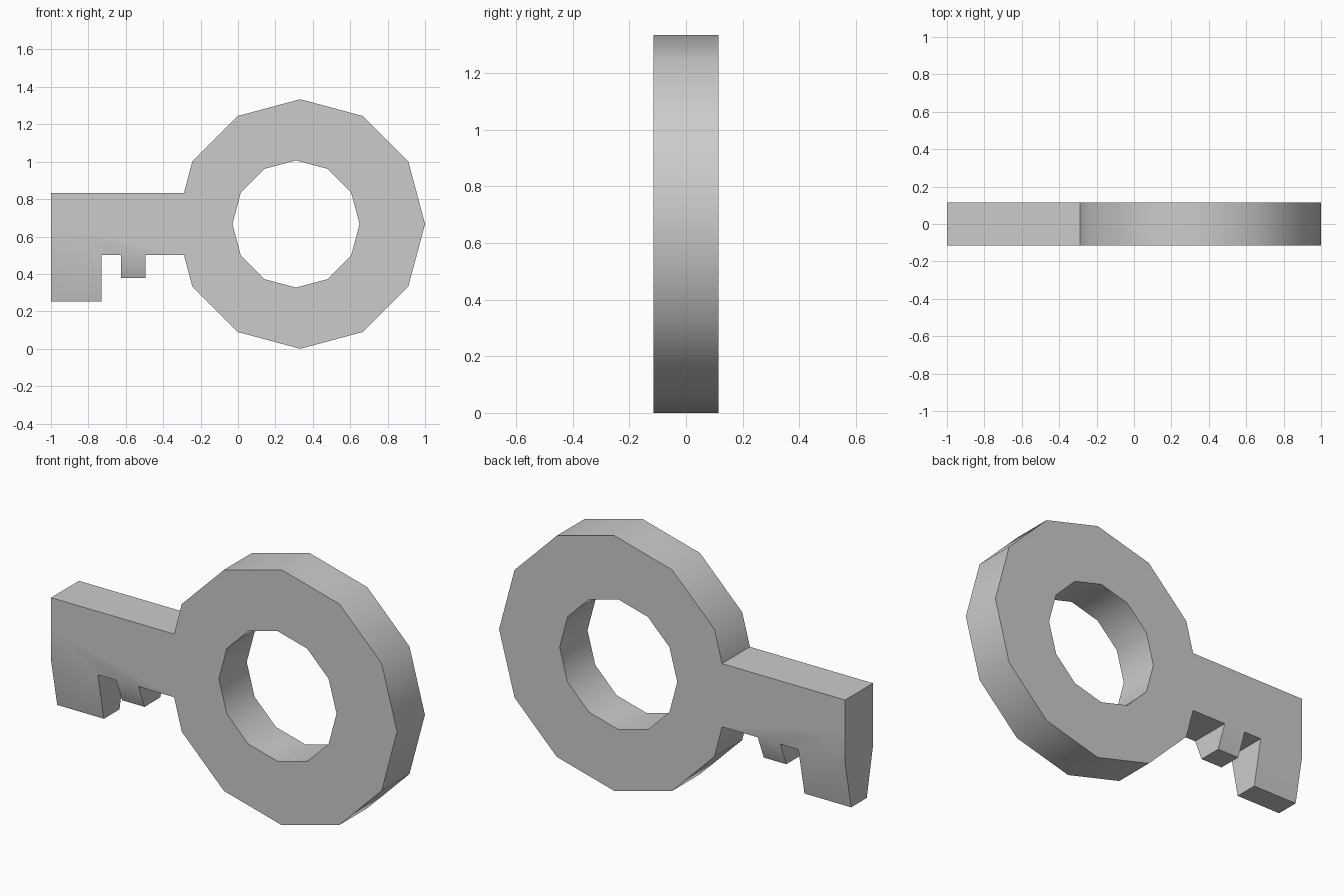
import bpy, bmesh
from math import cos, sin, radians

if "Cube" in bpy.data.objects:
    bpy.data.objects.remove(bpy.data.objects["Cube"])

HALF = 0.115          # half thickness in y
MID = 0.67            # height of the key's centre line
SHAFT_HALF = 0.165    # half height of the shaft
JOIN_X = -0.289       # where the shaft meets the ring


def arc(cx, r, a0, a1):
    step = 30 if a1 > a0 else -30
    return [(cx + r * cos(radians(a)), MID + r * sin(radians(a)))
            for a in range(a0, a1 + step, step)]


top, low = MID + SHAFT_HALF, MID - SHAFT_HALF
# upper and lower half profiles (x, z), each running outside then back along the hole
upper = arc(0.333, 0.667, 0, 150) + [(JOIN_X, top), (-1, top), (-1, MID)] \
    + arc(0.31, 0.34, 180, 0)
lower = arc(0.333, 0.667, 360, 210) + [(JOIN_X, low), (-0.495, low), (-0.625, low),
                                     (-0.73, low), (-1, low), (-1, MID)] \
    + arc(0.31, 0.34, 180, 360)

bm = bmesh.new()
for prof in (upper, lower):
    front = [bm.verts.new((x, -HALF, z)) for x, z in prof]
    back = [bm.verts.new((x, HALF, z)) for x, z in prof]
    bm.faces.new(front)
    bm.faces.new(back[::-1])
    n = len(prof)
    for i in range(n):
        j = (i + 1) % n
        # the two halves join along the centre line, so no wall there
        if abs(prof[i][1] - MID) < 1e-4 and abs(prof[j][1] - MID) < 1e-4:
            continue
        bm.faces.new((front[i], back[i], back[j], front[j]))
bmesh.ops.remove_doubles(bm, verts=bm.verts, dist=1e-4)

# teeth: extrude the shaft's underside and narrow it in y
for cx, depth in ((-0.865, 0.25), (-0.56, 0.125)):
    face = next(f for f in bm.faces
                if abs(f.calc_center_median().x - cx) < 0.01
                and abs(f.calc_center_median().z - low) < 0.001)
    tip = bmesh.ops.extrude_discrete_faces(bm, faces=[face])["faces"][0]
    for v in tip.verts:
        v.co.z -= depth
        v.co.y *= 0.56

bmesh.ops.recalc_face_normals(bm, faces=bm.faces)
mesh = bpy.data.meshes.new("key")
bm.to_mesh(mesh)
bm.free()
key = bpy.data.objects.new("key", mesh)
bpy.context.collection.objects.link(key)

# rest on z = 0
lift = min(v.co.z for v in mesh.vertices)
for v in mesh.vertices:
    v.co.z -= lift

bpy.context.view_layer.objects.active = key
key.select_set(True)
bpy.ops.object.shade_smooth_by_angle(angle=radians(35))
